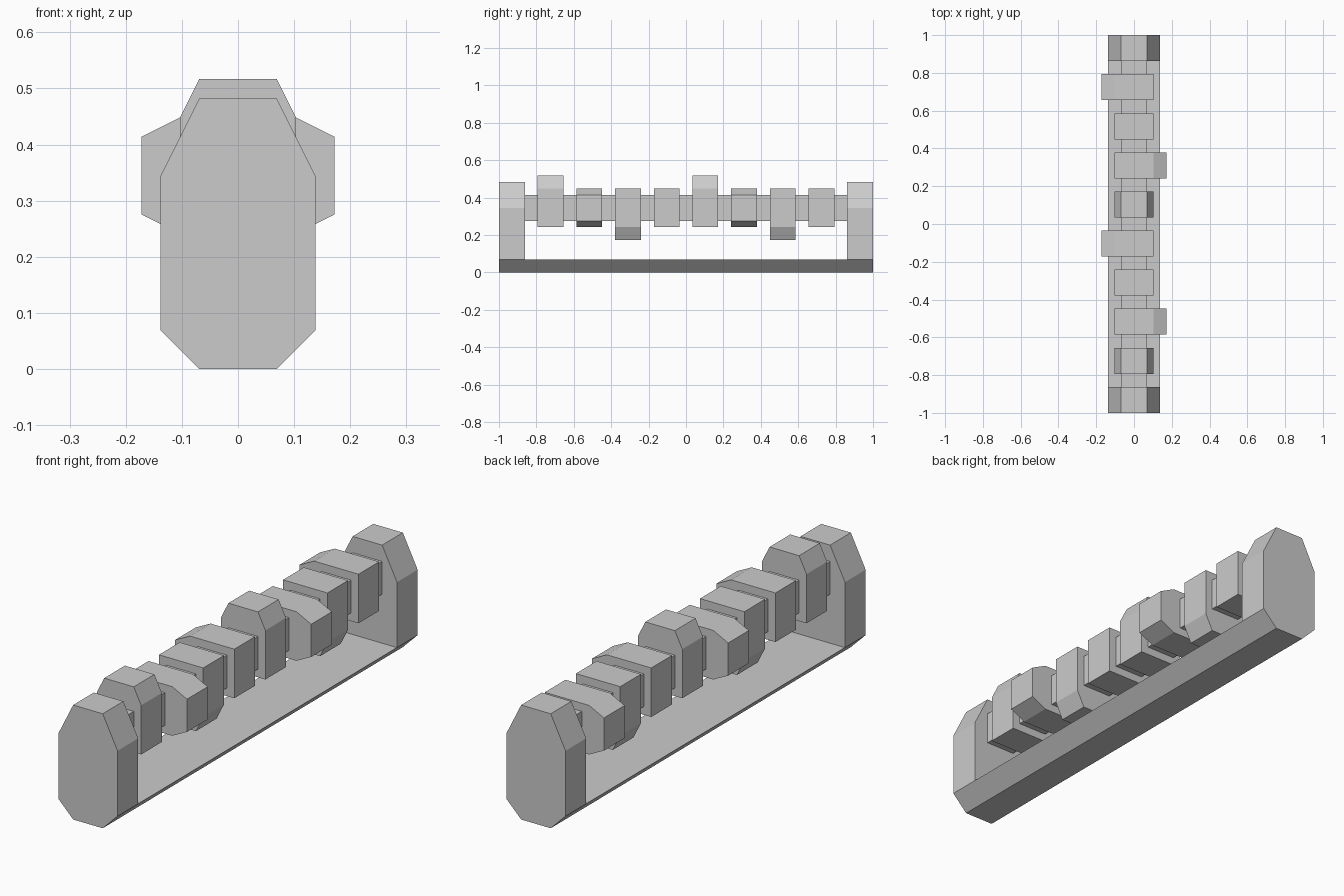
import bpy, bmesh, math

if "Cube" in bpy.data.objects:
    bpy.data.objects.remove(bpy.data.objects["Cube"])

U = 2 / 29          # model unit: the whole length is 29 units
AXIS_Z = 5          # height of the shaft axis in units


def prism(name, profile, y0, y1):
    """Extrude an (x, z) profile along y; all values in model units."""
    bm = bmesh.new()
    face = bm.faces.new([bm.verts.new((x * U, y0 * U, z * U)) for x, z in profile])
    ext = bmesh.ops.extrude_face_region(bm, geom=[face])
    verts = [g for g in ext["geom"] if isinstance(g, bmesh.types.BMVert)]
    bmesh.ops.translate(bm, verts=verts, vec=(0, (y1 - y0) * U, 0))
    bmesh.ops.recalc_face_normals(bm, faces=bm.faces)
    mesh = bpy.data.meshes.new(name)
    bm.to_mesh(mesh)
    bm.free()
    obj = bpy.data.objects.new(name, mesh)
    bpy.context.collection.objects.link(obj)
    return obj


def mirrored(right):
    return right + [(-x, z) for x, z in reversed(right)]


# Cradle: chamfered bar, hollowed out between its two end plates
cradle = prism("cradle", mirrored([(1, 0), (2, 1), (2, 5), (1, 7)]), -14.5, 14.5)
cutter = prism("cradle_cutter", mirrored([(4, 1), (4, 9)]), -12.5, 12.5)
cutter.hide_render = True
mod = cradle.modifiers.new("hollow", "BOOLEAN")
mod.operation = "DIFFERENCE"
mod.solver = "EXACT"
mod.object = cutter
bpy.context.view_layer.objects.active = cradle
bpy.ops.object.modifier_apply(modifier=mod.name)
bpy.data.objects.remove(cutter)

# Square shaft between the end plates
prism("shaft", mirrored([(1, 4), (1, 6)]), -12.5, 12.5)

# Eight cam lobes, each a quarter turn on from the last
lobe = mirrored([(1.5, -1.5), (1.5, 1.5), (1, 2.5)])
for i in range(8):
    c, s = [(1, 0), (0, 1), (-1, 0), (0, -1)][i % 4]
    turned = [(x * c + z * s, AXIS_Z - x * s + z * c) for x, z in lobe]
    y = -11.5 + 3 * i
    prism(f"cam_lobe_{i + 1}", turned, y, y + 2)
